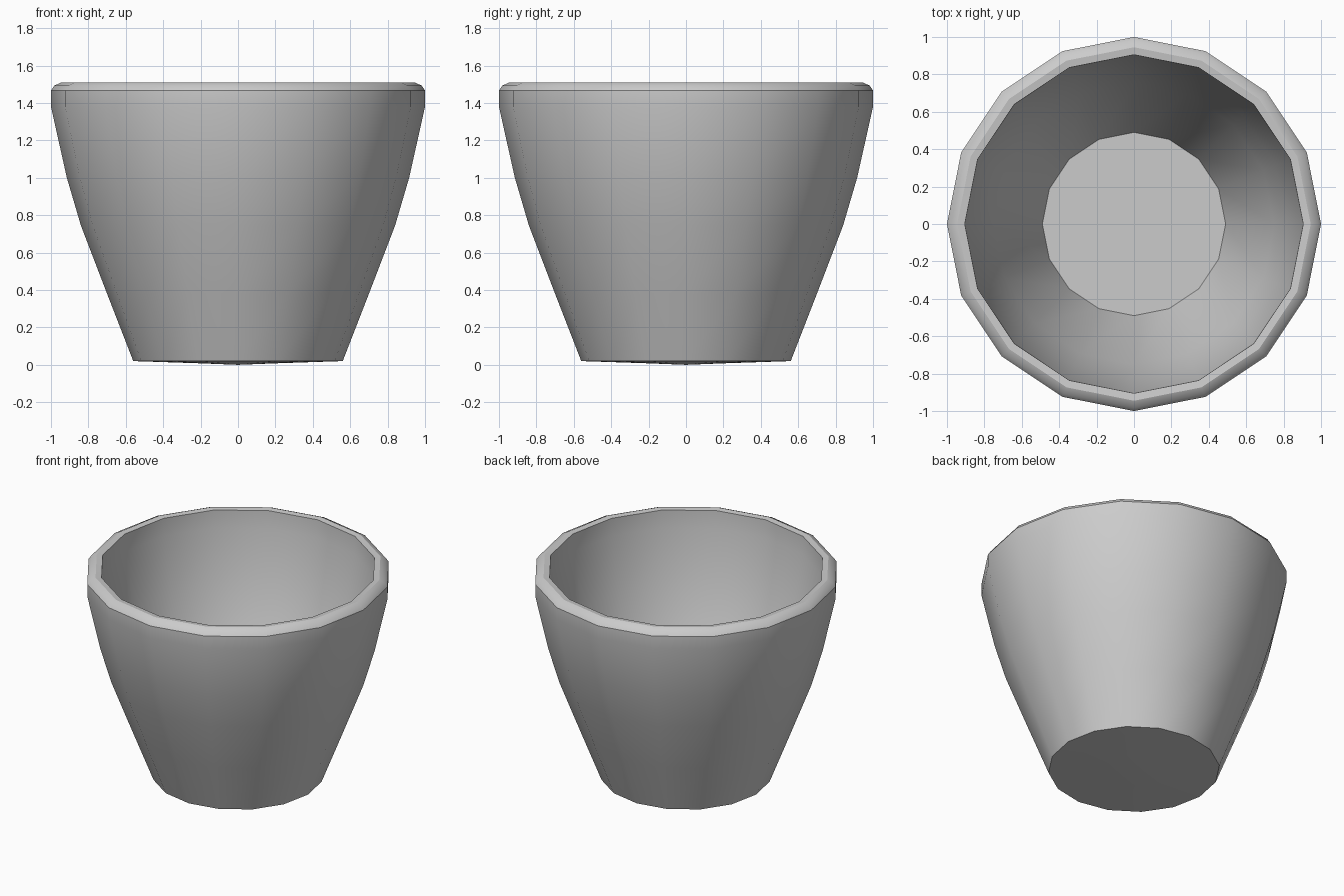
import bpy, bmesh, math

if "Cube" in bpy.data.objects:
    bpy.data.objects.remove(bpy.data.objects["Cube"])

SIDES = 16
# (radius, height) from the underside centre, up the outside, over the rim, down to the inner floor
PROFILE = [(0.2, 0.008), (0.56, 0.02), (0.70, 0.38), (0.84, 0.745), (0.915, 1.0),
           (1.0, 1.38), (1.0, 1.467), (0.982, 1.493), (0.945, 1.51), (0.905, 1.505),
           (0.90, 1.38), (0.82, 1.0), (0.75, 0.76), (0.49, 0.10)]

bm = bmesh.new()


def ring(r, z):
    return [bm.verts.new((r * math.cos(2 * math.pi * i / SIDES),
                          r * math.sin(2 * math.pi * i / SIDES), z)) for i in range(SIDES)]


# Walls
rings = [ring(r, z) for r, z in PROFILE]
for a, b in zip(rings, rings[1:]):
    for i in range(SIDES):
        j = (i + 1) % SIDES
        bm.faces.new((a[i], a[j], b[j], b[i]))

# Inner floor and slightly bulging underside
bm.faces.new(rings[-1])
tip = bm.verts.new((0, 0, 0))
for i in range(SIDES):
    bm.faces.new((tip, rings[0][(i + 1) % SIDES], rings[0][i]))
bmesh.ops.recalc_face_normals(bm, faces=bm.faces)

mesh = bpy.data.meshes.new("cup")
bm.to_mesh(mesh)
bm.free()
cup = bpy.data.objects.new("cup", mesh)
bpy.context.collection.objects.link(cup)

# Smooth walls with crisp base, floor and rim edges
bpy.context.view_layer.objects.active = cup
cup.select_set(True)
bpy.ops.object.shade_smooth_by_angle(angle=math.radians(32))
